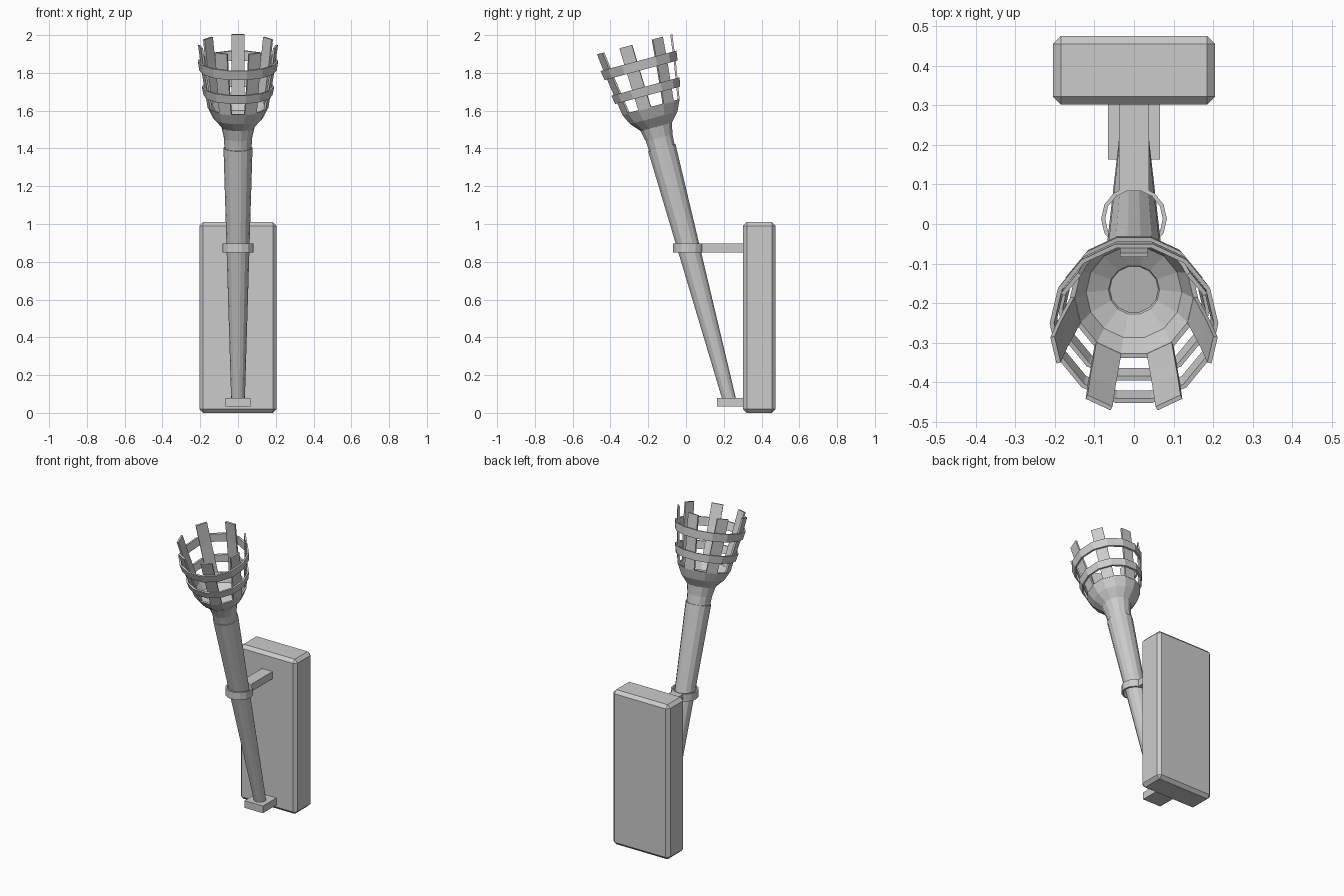
import bpy, bmesh, math
from mathutils import Matrix, Vector

if "Cube" in bpy.data.objects:
    bpy.data.objects.remove(bpy.data.objects["Cube"])

SIDES = 14
STEP = 2 * math.pi / SIDES
# torch axis: leans 15 degrees towards the front from the foot
TILT = Matrix.Translation((0, 0.228, 0.075)) @ Matrix.Rotation(math.radians(15), 4, 'X')


def finish(name, bm, matrix=Matrix.Identity(4)):
    bmesh.ops.recalc_face_normals(bm, faces=bm.faces[:])
    mesh = bpy.data.meshes.new(name)
    bm.to_mesh(mesh)
    bm.free()
    ob = bpy.data.objects.new(name, mesh)
    ob.matrix_world = matrix
    bpy.context.collection.objects.link(ob)
    return ob


def box(name, lo, hi, bevel=0):
    lo, hi = Vector(lo), Vector(hi)
    bm = bmesh.new()
    bmesh.ops.create_cube(bm, size=1)
    for v in bm.verts:
        v.co = (lo + hi) / 2 + v.co * (hi - lo)
    ob = finish(name, bm)
    if bevel:
        mod = ob.modifiers.new("bevel", 'BEVEL')
        mod.width, mod.segments = bevel, 1
    return ob


def lathe(name, profile, matrix, closed=False):
    """Revolve (facet radius, height) points; a facet faces +y."""
    bm = bmesh.new()
    rings = []
    for r, z in profile:
        R = r / math.cos(STEP / 2)
        rings.append([bm.verts.new((R * math.cos(math.pi / 2 + (i + .5) * STEP),
                                    R * math.sin(math.pi / 2 + (i + .5) * STEP), z))
                      for i in range(SIDES)])
    pairs = list(zip(rings, rings[1:] + rings[:1]))
    if not closed:
        pairs.pop()
        bm.faces.new(rings[0])
        bm.faces.new(rings[-1])
    for a, b in pairs:
        for i in range(SIDES):
            j = (i + 1) % SIDES
            bm.faces.new((a[i], a[j], b[j], b[i]))
    return finish(name, bm, matrix)


def band(name, r0, z0, r1, z1, t, matrix):
    lathe(name, [(r0, z0), (r1, z1), (r1 - t, z1), (r0 - t, z0)], matrix, closed=True)


# wall mount
box("wall_plate", (-0.205, 0.302, 0), (0.205, 0.475, 1.01), 0.02)
box("foot_bracket", (-0.066, 0.163, 0.033), (0.066, 0.31, 0.08))
box("holder_arm", (-0.038, 0.085, 0.85), (0.038, 0.31, 0.898))
band("holder_ring", 0.081, 0.85, 0.081, 0.898, 0.01, Matrix.Translation((0, 0.013, 0)))

# handle and hollow cup
lathe("handle", [(0.035, -0.02), (0.075, 1.376)], TILT)
lathe("cup", [(0.069, 1.36), (0.073, 1.43), (0.086, 1.49), (0.13, 1.54), (0.158, 1.60),
              (0.146, 1.60), (0.118, 1.548), (0.063, 1.525), (0.06, 1.52)], TILT)

# seven curved staves rising from the cup rim
path = [(0.157, 1.595), (0.174, 1.70), (0.192, 1.81), (0.209, 1.942)]
bm = bmesh.new()
for k in range(7):
    turn = Matrix.Rotation(k * 2 * math.pi / 7, 4, 'Z')
    rows = [[bm.verts.new(turn @ Vector((x, y, z)))
             for x, y in ((-.035, r), (.035, r), (.035, r - .011), (-.035, r - .011))]
            for r, z in path]
    bm.faces.new(rows[0])
    bm.faces.new(rows[-1])
    for a, b in zip(rows, rows[1:]):
        for i in range(4):
            j = (i + 1) % 4
            bm.faces.new((a[i], a[j], b[j], b[i]))
finish("staves", bm, TILT)

# hoops around the staves
band("lower_hoop", 0.178, 1.663, 0.187, 1.711, 0.011, TILT)
band("upper_hoop", 0.200, 1.800, 0.208, 1.852, 0.011, TILT)
